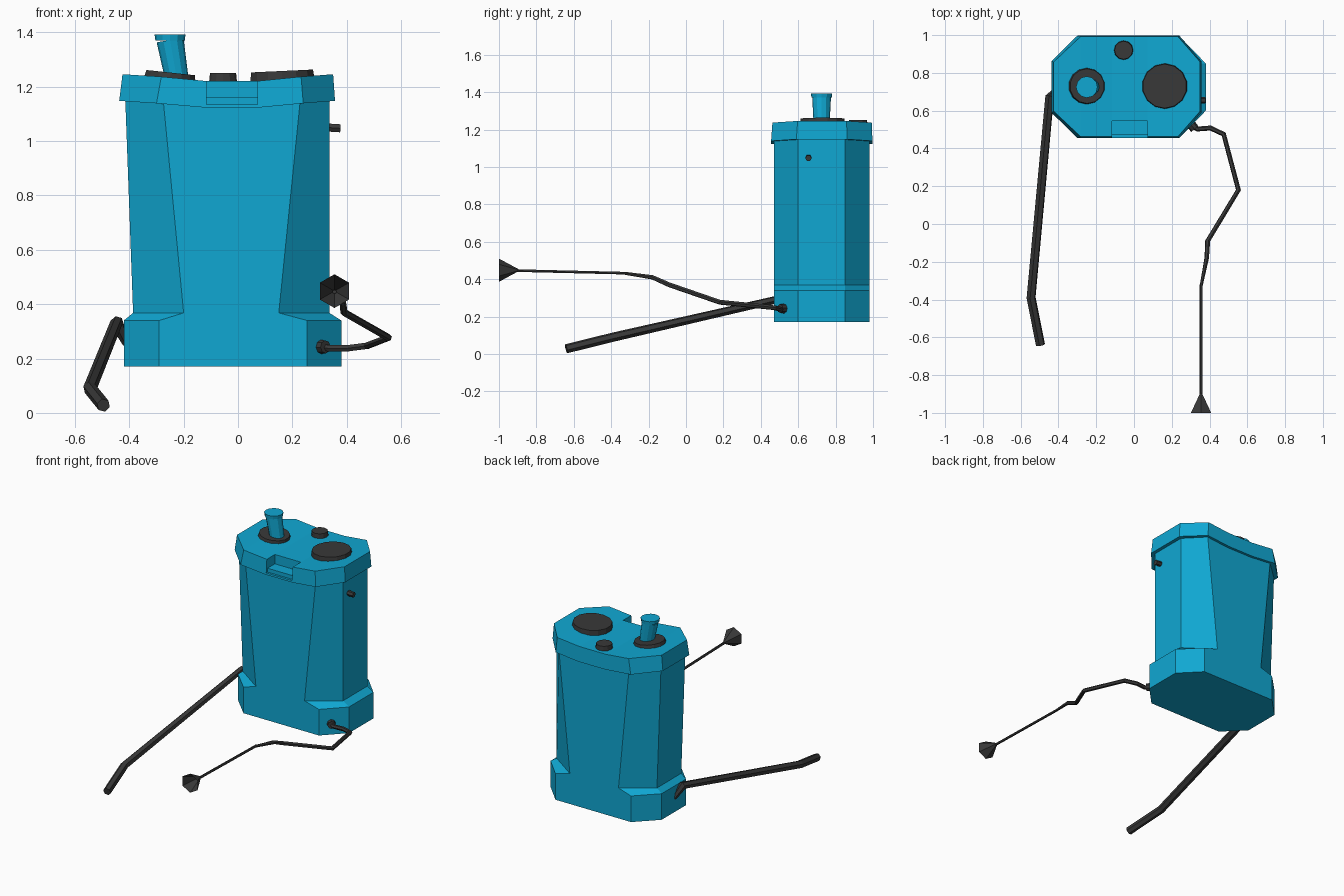
import bpy
import bmesh
from math import radians, cos, sin, tau
from mathutils import Matrix, Vector

if "Cube" in bpy.data.objects:
    bpy.data.objects.remove(bpy.data.objects["Cube"])


def material(name, color):
    m = bpy.data.materials.new(name)
    m.use_nodes = True
    m.diffuse_color = (*color, 1)
    bsdf = m.node_tree.nodes["Principled BSDF"]
    bsdf.inputs["Base Color"].default_value = (*color, 1)
    bsdf.inputs["Roughness"].default_value = 0.7
    return m


BLUE = material("cyan blue plastic", (0.005, 0.39, 0.65))
BLACK = material("dark rubber", (0.04, 0.04, 0.04))


def finish(name, bm, mat):
    bmesh.ops.recalc_face_normals(bm, faces=bm.faces)
    mesh = bpy.data.meshes.new(name)
    bm.to_mesh(mesh)
    bm.free()
    mesh.materials.append(mat)
    ob = bpy.data.objects.new(name, mesh)
    bpy.context.collection.objects.link(ob)
    return ob


def octagon(left, front_left, front_right, right, y_front, y_back, inset):
    """Chamfered plan outline, split at the middle of the front and back edges."""
    near = [(left, y_front + inset), (front_left, y_front), (-0.117, y_front),
            (0.072, y_front), (front_right, y_front), (right, y_front + inset)]
    return near + [(x, y_front + y_back - y) for x, y in reversed(near)]


def loft(name, rings, mat):
    """Join rings of 12 points; caps are strips running front to back."""
    bm = bmesh.new()
    loops = [[bm.verts.new(p) for p in ring] for ring in rings]
    n = len(loops[0])
    for a, b in zip(loops, loops[1:]):
        for i in range(n):
            j = (i + 1) % n
            bm.faces.new((a[i], a[j], b[j], b[i]))
    for loop in (loops[0], loops[-1]):
        for i in range(n // 2 - 1):
            bm.faces.new((loop[i], loop[i + 1], loop[n - 2 - i], loop[n - 1 - i]))
    return finish(name, bm, mat)


def cylinder(name, start, end, r1, r2, sides, mat, capped=True):
    start, end = Vector(start), Vector(end)
    axis = end - start
    bm = bmesh.new()
    bmesh.ops.create_cone(bm, cap_ends=capped, segments=sides, radius1=r1,
                          radius2=r2, depth=axis.length)
    turn = Vector((0, 0, 1)).rotation_difference(axis).to_matrix().to_4x4()
    bm.transform(Matrix.Translation((start + end) / 2) @ turn)
    return finish(name, bm, mat)


def tube(name, points, radius, mat):
    """Six-sided tube along points of x, y, z and relative thickness."""
    curve = bpy.data.curves.new(name, "CURVE")
    curve.dimensions = "3D"
    curve.bevel_depth = radius
    curve.bevel_resolution = 1
    curve.use_fill_caps = True
    spline = curve.splines.new("POLY")
    spline.points.add(len(points) - 1)
    for p, (x, y, z, r) in zip(spline.points, points):
        p.co = (x, y, z, 1)
        p.radius = r
    spline.use_smooth = False
    curve.materials.append(mat)
    ob = bpy.data.objects.new(name, curve)
    bpy.context.collection.objects.link(ob)
    return ob


# Tank: wide foot, sloping ledge, narrower waist that opens toward the lid
foot = octagon(-0.42, -0.29, 0.254, 0.38, 0.47, 0.98, 0.13)
waist = octagon(-0.386, -0.2, 0.15, 0.336, 0.47, 0.98, 0.13)
shoulder = octagon(-0.415, -0.276, 0.23, 0.336, 0.47, 0.98, 0.13)


def at(outline, z):
    return [(x, y, z) for x, y in outline]


loft("tank", [at(foot, 0.17), at(foot, 0.34), at(waist, 0.368),
              at(shoulder, 1.16)], BLUE)


# Lid: rises to both sides of a flat middle
def bent(outline, z):
    heights = [0.025, 0.016, 0, 0, 0.016, 0.025]
    heights += heights[::-1]
    return [(x, y, z + h) for (x, y), h in zip(outline, heights)]


lid_bottom = octagon(-0.437, -0.3, 0.24, 0.357, 0.455, 0.997, 0.135)
lid_top = octagon(-0.425, -0.282, 0.232, 0.35, 0.462, 0.993, 0.135)
lid = loft("lid", [bent(lid_bottom, 1.123), bent(lid_top, 1.221)], BLUE)

# Grip notch cut into the front of the lid
bm = bmesh.new()
bmesh.ops.create_cube(bm, size=1)
bm.transform(Matrix.Translation((-0.0225, 0.445, 1.235))
             @ Matrix.Diagonal((0.187, 0.2, 0.2, 1)))
cutter = finish("notch_cutter", bm, BLUE)
cutter.hide_render = True
cutter.hide_viewport = False
cut = lid.modifiers.new("notch", "BOOLEAN")
cut.object = cutter
cut.operation = "DIFFERENCE"
cut.solver = "EXACT"
bpy.context.view_layer.update()
cut_mesh = bpy.data.meshes.new_from_object(
    lid.evaluated_get(bpy.context.evaluated_depsgraph_get()))
lid.modifiers.clear()
lid.data = cut_mesh
bpy.data.objects.remove(cutter)

# Caps on the lid, tilted with its surface
cylinder("filler_cap", (0.164, 0.73, 1.215), (0.162, 0.73, 1.258), 0.122, 0.117, 14, BLACK)
cylinder("pump_collar", (-0.252, 0.73, 1.215), (-0.248, 0.73, 1.252), 0.1, 0.092, 14, BLACK)
cylinder("valve_knob", (-0.055, 0.92, 1.21), (-0.055, 0.92, 1.25), 0.052, 0.048, 12, BLACK)

# Pump handle
cylinder("pump_shaft", (-0.225, 0.725, 1.23), (-0.25, 0.725, 1.372), 0.043, 0.05, 12, BLUE)
cylinder("pump_grip", (-0.25, 0.725, 1.37), (-0.25, 0.725, 1.392), 0.054, 0.057, 12, BLUE)

# Strap peg on the side
cylinder("side_peg", (0.33, 0.655, 1.05), (0.377, 0.655, 1.047), 0.017, 0.017, 6, BLACK)

# Pumping lever
tube("pump_lever", [(-0.41, 0.71, 0.255, 0.6), (-0.447, 0.67, 0.333, 1),
                    (-0.545, -0.39, 0.09, 1), (-0.495, -0.64, 0.028, 1)], 0.025, BLACK)

# Hose fitting, hose and spray wand
cylinder("hose_fitting", (0.295, 0.535, 0.243), (0.322, 0.503, 0.243), 0.027, 0.024, 8, BLACK)
tube("hose", [(0.3, 0.525, 0.243, 1), (0.335, 0.503, 0.238, 1), (0.405, 0.508, 0.238, 1),
              (0.475, 0.475, 0.247, 1), (0.553, 0.18, 0.277, 1), (0.39, -0.09, 0.37, 1),
              (0.385, -0.18, 0.41, 0.9), (0.355, -0.33, 0.432, 0.6)], 0.0135, BLACK)
tube("spray_wand", [(0.355, -0.32, 0.432, 1), (0.355, -0.91, 0.446, 1)], 0.008, BLACK)

# Open six-sided spray nozzle
bm = bmesh.new()
tip = bm.verts.new((0.355, -0.885, 0.448))
rim = [bm.verts.new((0.355 + 0.062 * sin(i * tau / 6), -1, 0.448 + 0.062 * cos(i * tau / 6)))
       for i in range(6)]
for i in range(6):
    bm.faces.new((tip, rim[i], rim[(i + 1) % 6]))
finish("spray_nozzle", bm, BLACK)
